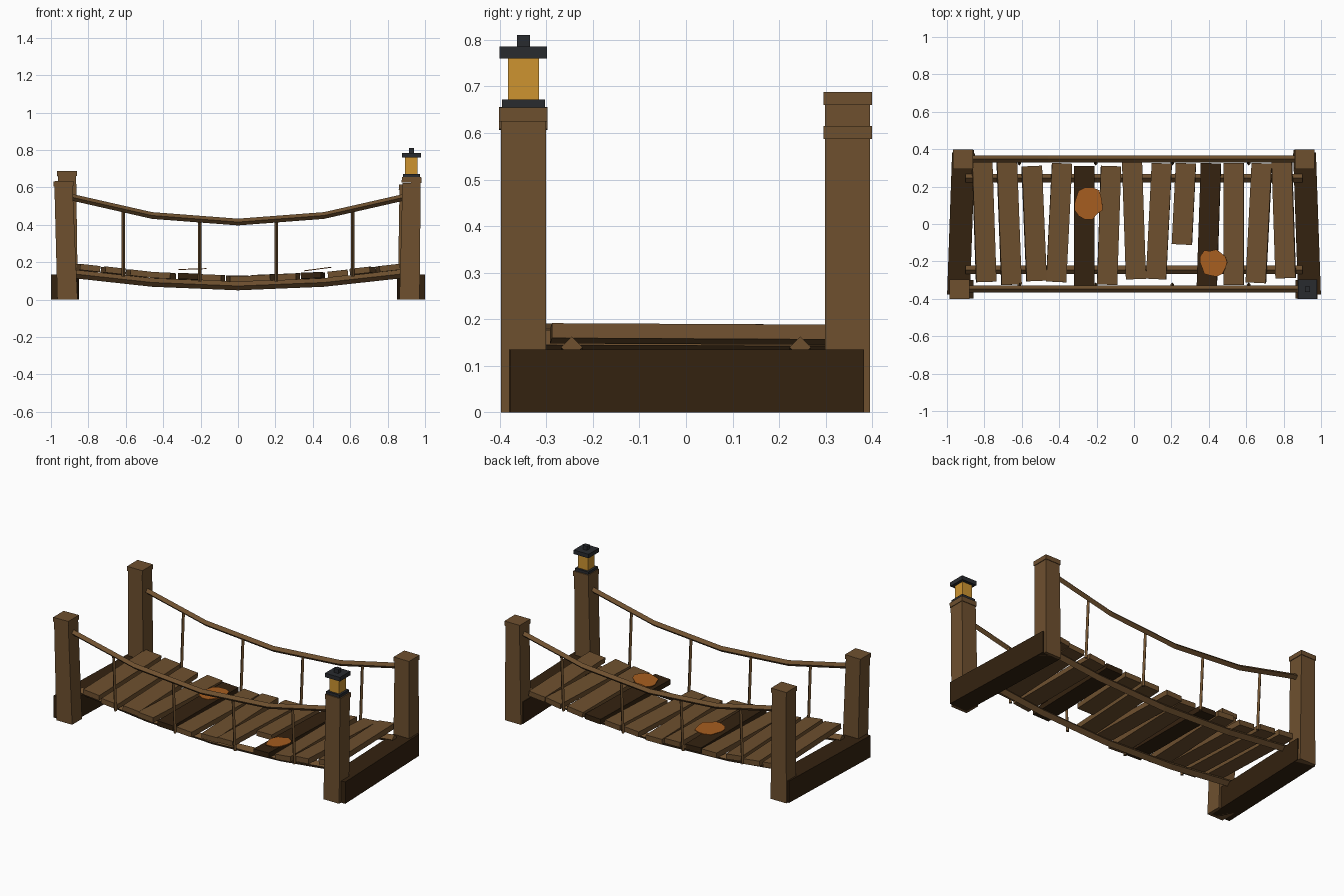
import bpy, bmesh, math, random
from mathutils import Vector, Matrix, Euler

random.seed(4)
old = bpy.data.objects.get("Cube")
if old:
    bpy.data.objects.remove(old, do_unlink=True)


def material(name, rgb):
    m = bpy.data.materials.new(name)
    m.use_nodes = True
    m.diffuse_color = (*rgb, 1)
    m.node_tree.nodes["Principled BSDF"].inputs["Base Color"].default_value = (*rgb, 1)
    return m


WOOD = material("brown wood", (0.156, 0.08, 0.028))
DARK = material("dark wood", (0.034, 0.016, 0.005))
METAL = material("black iron", (0.022, 0.024, 0.028))
GLASS = material("amber glass", (0.61, 0.296, 0.03))
LEAF = material("orange leaf", (0.38, 0.11, 0.014))


def finish(name, bm, mat):
    bmesh.ops.recalc_face_normals(bm, faces=bm.faces)
    mesh = bpy.data.meshes.new(name)
    bm.to_mesh(mesh)
    bm.free()
    mesh.materials.append(mat)
    ob = bpy.data.objects.new(name, mesh)
    bpy.context.collection.objects.link(ob)
    return ob


def box(name, size, loc, mat, rot=(0, 0, 0), top_shift=0, taper=1):
    """Box around loc; its top face can be moved along x and narrowed."""
    bm = bmesh.new()
    bmesh.ops.create_cube(bm, size=1)
    for v in bm.verts:
        v.co = Vector(size) * v.co
        if v.co.z > 0:
            v.co.x = v.co.x * taper + top_shift
    bm.transform(Matrix.Translation(loc) @ Euler(rot).to_matrix().to_4x4())
    return finish(name, bm, mat)


def tube(name, points, radius, mat):
    """Four-sided bar with a diamond section along a path."""
    bm = bmesh.new()
    points = [Vector(p) for p in points]
    side = Vector((0, 1, 0))
    up = (points[-1] - points[0]).cross(side).normalized()
    rings = [[bm.verts.new(p + radius * d) for d in (side, up, -side, -up)] for p in points]
    for a, b in zip(rings, rings[1:]):
        for i in range(4):
            j = (i + 1) % 4
            bm.faces.new((a[i], a[j], b[j], b[i]))
    bm.faces.new(rings[0])
    bm.faces.new(rings[-1])
    return finish(name, bm, mat)


def sag(x, heights):
    """Height on a symmetric sagging line given at middle, bend and end."""
    mid, bend, end = heights
    x = abs(x)
    if x < 0.46:
        return mid + (bend - mid) * x / 0.46
    return bend + (end - bend) * (x - 0.46) / 0.44


STRINGER = (0.073, 0.092, 0.14)
RAIL = (0.415, 0.45, 0.55)
STATIONS = (-0.9, -0.46, 0, 0.46, 0.9)

# Ground beams
for side, label in ((-1, "right"), (1, "left")):
    box(f"{label}_ground_beam", (0.122, 0.76, 0.135), (side * 0.925, 0, 0.0675), DARK,
        rot=(0, 0, side * 0.035))

# Posts with caps: name, base x, y, lean, cap underside, cap top
for name, x, y, lean, low, high in (
        ("front_right", -0.912, -0.349, -0.021, 0.607, 0.634),
        ("front_left", 0.917, -0.349, 0.011, 0.625, 0.655),
        ("back_right", -0.91, 0.347, -0.004, 0.660, 0.688),
        ("back_left", 0.908, 0.347, 0.004, 0.587, 0.615)):
    box(name + "_post", (0.108, 0.097, low), (x, y, low / 2), WOOD, top_shift=lean, taper=0.9)
    box(name + "_cap", (0.105, 0.104, high - low), (x + lean, y, (low + high) / 2), WOOD,
        rot=(0, lean, 0))

# Lantern on the front left post
for name, width, low, high, mat in (
        ("lantern_base", 0.092, 0.653, 0.672, METAL),
        ("lantern_glass", 0.066, 0.672, 0.76, GLASS),
        ("lantern_roof", 0.102, 0.76, 0.785, METAL),
        ("lantern_knob", 0.028, 0.785, 0.81, METAL)):
    box(name, (width, width, high - low), (0.927, -0.349, (low + high) / 2), mat)

# Stringers, handrails and balusters on both sides
for side, label in ((-1, "front"), (1, "back")):
    tube(label + "_stringer", [(x, side * 0.245, sag(x, STRINGER)) for x in STATIONS], 0.023, WOOD)
    tube(label + "_handrail", [(x, side * 0.348, sag(x, RAIL)) for x in STATIONS], 0.018, WOOD)
    for x in (-0.613, -0.205, 0.205, 0.613):
        tube(label + "_baluster", [(x, side * 0.322, sag(x, STRINGER) + 0.015),
                                   (x, side * 0.342, sag(x, RAIL))], 0.01, WOOD)

# Deck planks: (sideways skew, back end, front end)
planks = ((4, .33, -.31), (4.5, .33, -.325), (5, .31, -.305), (-6, .325, -.31),
          (0, .31, -.33), (-4, .31, -.325), (4, .33, -.295), (-6, .325, -.295),
          (-6, .325, -.11), (-4, .325, -.33), (0, .325, -.325), (-6, .325, -.315),
          (4, .33, -.29))
for i, (skew, back, front) in enumerate(planks):
    x = (i - 6) * 0.1335
    slope = (sag(x + 0.05, STRINGER) - sag(x - 0.05, STRINGER)) / 0.1
    box("plank", (0.108, back - front, 0.032),
        (x, (back + front) / 2, sag(x, STRINGER) + 0.039),
        DARK if i in (4, 9) else WOOD,
        rot=(random.uniform(-0.008, 0.008), -math.atan(slope), skew / 120))

# Fallen leaves: thin ragged plates resting above the dark planks
for x, y, z, size, tilt in ((-0.242, 0.11, 0.161, 0.085, -0.03), (0.425, -0.205, 0.161, 0.075, -0.13)):
    bm = bmesh.new()
    rim = []
    for k in range(14):
        a = math.tau * k / 14
        r = size * random.uniform(0.82, 1.08)
        rim.append(bm.verts.new((r * math.cos(a), r * math.sin(a), 0)))
    face = bm.faces.new(rim)
    top = bmesh.ops.extrude_face_region(bm, geom=[face])["geom"]
    bmesh.ops.translate(bm, vec=(0, 0, 0.005), verts=[g for g in top if isinstance(g, bmesh.types.BMVert)])
    bm.transform(Matrix.Translation((x, y, z)) @ Matrix.Rotation(tilt, 4, "Y"))
    finish("leaf", bm, LEAF)
